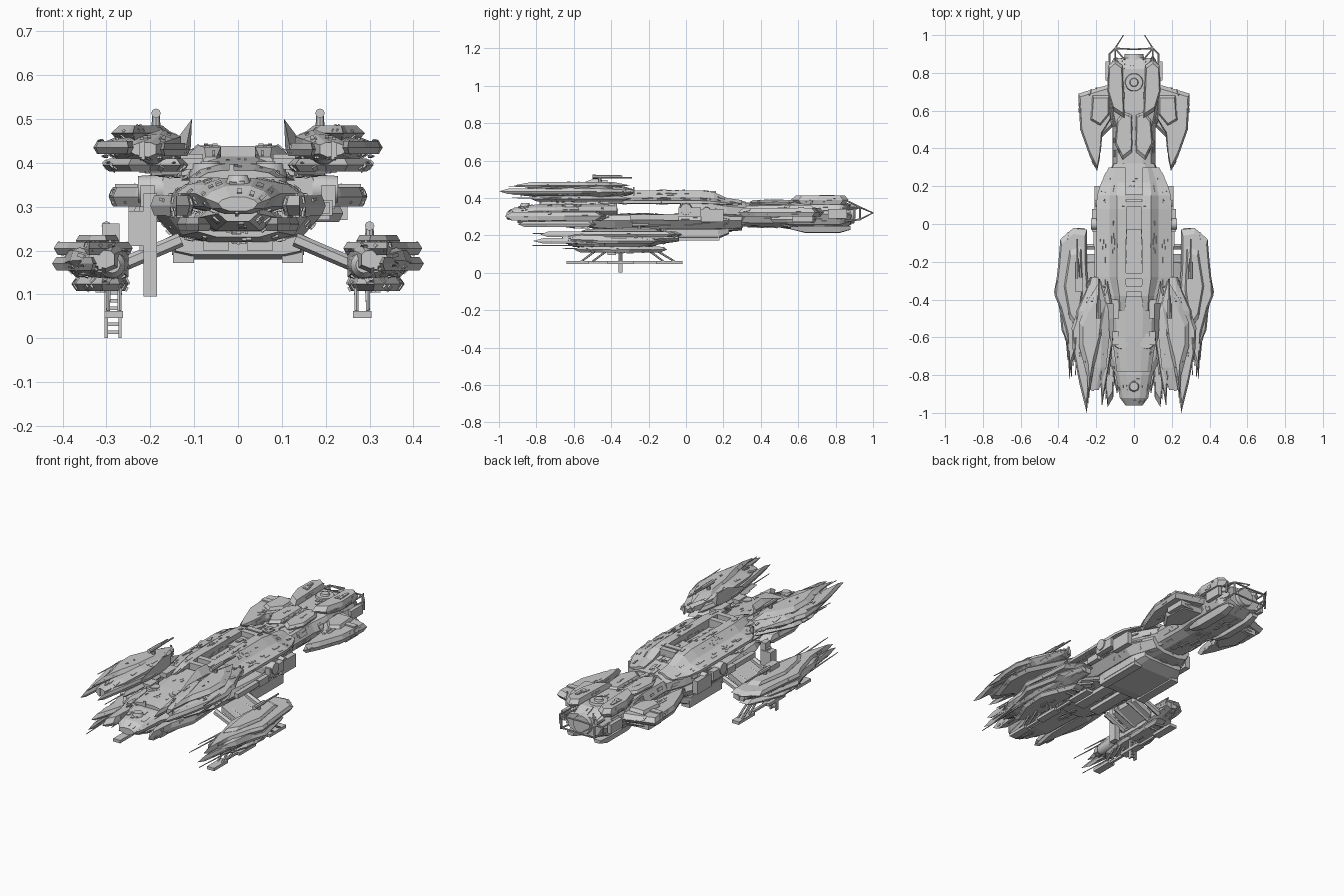
import bpy, bmesh, math, random
from mathutils import Vector, Matrix

random.seed(7)


def finish(name, bm, mirror=False, smooth=False):
    bmesh.ops.recalc_face_normals(bm, faces=bm.faces)
    me = bpy.data.meshes.new(name)
    bm.to_mesh(me)
    bm.free()
    ob = bpy.data.objects.new(name, me)
    bpy.context.collection.objects.link(ob)
    if mirror:
        ob.modifiers.new("mirror", 'MIRROR').use_mirror_merge = False
    if smooth:
        bpy.ops.object.select_all(action='DESELECT')
        ob.select_set(True)
        bpy.context.view_layer.objects.active = ob
        bpy.ops.object.shade_smooth_by_angle(angle=math.radians(35))
    return ob


def sym(half):
    return half + [(-x, z) for x, z in reversed(half)]


def skin(bm, rows):
    n = len(rows[0])
    for a, b in zip(rows, rows[1:]):
        for i in range(n):
            bm.faces.new((a[i], a[(i + 1) % n], b[(i + 1) % n], b[i]))
    bm.faces.new(rows[0])
    bm.faces.new(rows[-1])


def loft(name, ring, stations, mirror=False):
    # ring is an xz section; a station is (y, scale x, scale z, shift x, shift z)
    cx = sum(p[0] for p in ring) / len(ring)
    cz = sum(p[1] for p in ring) / len(ring)
    bm = bmesh.new()
    skin(bm, [[bm.verts.new((cx + (x - cx) * sx + dx, y, cz + (z - cz) * sz + dz)) for x, z in ring]
              for y, sx, sz, dx, dz in stations])
    return finish(name, bm, mirror)


def plate(name, outline, z0, z1, mirror=True, top=0.85):
    # flat armour plate from an xy outline with chamfered rims
    cx = sum(p[0] for p in outline) / len(outline)
    cy = sum(p[1] for p in outline) / len(outline)
    bm = bmesh.new()
    skin(bm, [[bm.verts.new((cx + (x - cx) * s, cy + (y - cy) * s, z)) for x, y in outline]
              for z, s in ((z0, top), ((z0 + z1) / 2, 1), (z1, top))])
    return finish(name, bm, mirror)


def boxes(name, items, mirror=True):
    # each item is x0, x1, y0, y1, z0, z1
    bm = bmesh.new()
    for x0, x1, y0, y1, z0, z1 in items:
        m = Matrix.Translation(((x0 + x1) / 2, (y0 + y1) / 2, (z0 + z1) / 2)) @ \
            Matrix.Diagonal((x1 - x0, y1 - y0, z1 - z0, 1))
        bmesh.ops.create_cube(bm, size=1, matrix=m)
    return finish(name, bm, mirror)


def tubes(name, items, mirror=True, sides=8):
    # each item is start, end, start radius, end radius
    bm = bmesh.new()
    for p, q, r1, r2 in items:
        p, q = Vector(p), Vector(q)
        m = Matrix.Translation((p + q) / 2) @ (q - p).to_track_quat('Z', 'Y').to_matrix().to_4x4()
        bmesh.ops.create_cone(bm, cap_ends=True, segments=sides, radius1=r1, radius2=r2,
                              depth=(q - p).length, matrix=m)
    return finish(name, bm, mirror, True)


def details(ob, n, size=0.012, mirror=True):
    # small machinery boxes scattered over the faces of a part
    polys = list(ob.data.polygons)
    bm = bmesh.new()
    for f in random.choices(polys, [p.area for p in polys], k=n):
        vs = [ob.data.vertices[i].co for i in f.vertices]
        w = [random.random() + 0.05 for _ in vs]
        p = sum((v * k for v, k in zip(vs, w)), Vector()) / sum(w)
        s = Vector((random.uniform(.5, 1.5), random.uniform(1, 4.5), random.uniform(.3, 1))) * size
        up = f.normal
        side = Vector((0, 1, 0)).cross(up)
        if side.length < 0.3:
            side = Vector((1, 0, 0))
        side.normalize()
        rot = Matrix((side, up.cross(side), up)).transposed().to_4x4()
        bmesh.ops.create_cube(bm, size=1, matrix=Matrix.Translation(p) @ rot @ Matrix.Diagonal((*s, 1)))
    return finish(ob.name + "_details", bm, mirror)


# Main hull: split roof, trench, open side bays, lower hull
roof = loft("hull_roof", [(.04, .44), (.09, .44), (.13, .405), (.2, .385), (.2, .37), (.12, .367), (.04, .38)],
            [(-.46, .5, .6, -.03, -.01), (-.38, .75, .9, -.02, 0), (-.28, .97, 1, 0, 0), (.08, 1, 1, 0, 0),
             (.15, .95, .9, 0, -.005), (.22, .8, .5, -.01, -.02), (.3, .55, .35, -.03, -.025)], True)
details(roof, 110, .009)
trench = boxes("roof_trench", [(-.05, .05, -.4, .2, .375, .395)], False)
details(trench, 60, .012, False)
boxes("trench_bridges", [(-.045, .045, y, y + .03, .39, .438) for y in (-.36, -.29, .09, .13)], False)
low = loft("lower_hull", sym([(.1, .315), (.17, .308), (.19, .28), (.15, .235), (.08, .22)]),
           [(-.5, .6, .8, 0, 0), (-.38, .85, 1, 0, 0), (-.1, 1, 1, 0, 0), (.15, 1, 1, 0, 0), (.3, .65, .9, 0, 0)])
details(low, 170, .012, False)
aft = loft("hull_aft_block", sym([(.09, .41), (.17, .37), (.18, .32), (.12, .25)]),
           [(-.03, 1, 1, 0, 0), (.12, 1, 1, 0, 0), (.22, .85, .85, 0, -.01), (.32, .62, .75, 0, -.015)])
details(aft, 80, .013, False)
boxes("hull_side_panels", [(.19, .222, -.04, .08, .3, .35), (.19, .215, -.12, -.04, .28, .315),
                           (.185, .21, -.3, -.1, .285, .31), (.18, .21, .08, .2, .27, .34)])
tubes("side_ports", [((.17, 0, .34), (.228, 0, .34), .034, .03), ((.17, .11, .33), (.205, .11, .33), .022, .02)], sides=14)
loft("belly_bay", sym([(.12, .24), (.15, .23), (.15, .19), (.11, .18)]),
     [(-.12, .95, .8, 0, .005), (-.06, 1, 1, 0, 0), (.17, 1, 1, 0, 0), (.23, .8, .6, 0, .015)])
boxes("belly_blocks", [(.1, .148, -.1, .18, .172, .21), (.02, .08, -.38, -.12, .2, .235)])

# Nose and forward body
nose = loft("nose", sym([(.06, .365), (.12, .35), (.15, .33), (.12, .3), (.06, .285)]),
            [(-.96, .3, .4, 0, -.02), (-.92, .5, .8, 0, -.01), (-.8, .65, 1, 0, 0), (-.7, .95, 1, 0, 0),
             (-.5, 1, 1.05, 0, 0), (-.37, .95, 1.1, 0, 0)])
details(nose, 130, .012, False)
chin = loft("chin", sym([(.06, .3), (.09, .275), (.05, .245)]),
            [(-.9, .5, .6, 0, .01), (-.75, 1, 1, 0, 0), (-.4, 1.2, 1.1, 0, 0)])
details(chin, 70, .013, False)
deck = loft("forward_deck", sym([(.05, .405), (.1, .39), (.13, .36)]),
            [(-.78, .7, .4, 0, -.01), (-.6, .9, .8, 0, 0), (-.38, 1, 1.2, 0, .005)])
details(deck, 40, .008, False)
tubes("deck_hatches", [((.068, -.62, .35), (.068, -.62, .398), .045, .04),
                       ((.068, -.62, .39), (.068, -.62, .403), .026, .026)], sides=16)
tubes("nose_sensor", [((0, -.86, .35), (0, -.86, .372), .03, .022)], False, 14)
p = plate("nose_prongs", [(.1, -.4), (.19, -.45), (.2, -.65), (.155, -.8), (.14, -.97), (.11, -.92), (.1, -.7)], .28, .325)
details(p, 50, .012)
plate("chin_prongs", [(.06, -.45), (.14, -.5), (.12, -.75), (.09, -.9), (.06, -.75)], .245, .275)

# Upper nacelles
core = loft("upper_nacelle", [(.13, .46), (.17, .475), (.25, .47), (.3, .45), (.31, .43), (.27, .405), (.18, .39), (.13, .41)],
            [(-.88, .35, .4, 0, -.005), (-.76, .75, .75, -.005, 0), (-.6, 1, 1, 0, 0), (-.46, .95, 1, 0, 0),
             (-.36, .55, .6, -.01, 0), (-.28, .2, .3, -.01, 0)], True)
details(core, 120, .011)
a = plate("upper_top_armour", [(.18, -.3), (.24, -.4), (.29, -.52), (.29, -.65), (.25, -.8), (.24, -.92), (.21, -.75), (.17, -.6), (.15, -.42)], .45, .485, top=.7)
details(a, 25, .007)
plate("upper_side_armour", [(.22, -.36), (.29, -.43), (.33, -.55), (.325, -.66), (.29, -.84), (.25, -1), (.235, -.85), (.23, -.6)], .42, .45)
b = plate("upper_lower_armour", [(.12, -.36), (.2, -.3), (.3, -.5), (.31, -.65), (.25, -.83), (.2, -.75), (.13, -.8), (.11, -.6)], .38, .41)
details(b, 50, .01)
plate("upper_inner_blade", [(.14, -.3), (.165, -.38), (.165, -.6), (.18, -.8), (.17, -.97), (.14, -.8), (.11, -.6), (.11, -.45)], .415, .445)
loft("upper_fin", [(.105, .5), (.15, .44), (.15, .42), (.108, .43)],
     [(-.66, .5, .3, 0, -.02), (-.5, 1, 1, 0, 0), (-.42, .9, .9, 0, 0)], True)
boxes("upper_pylons", [(.08, .16, -.5, -.4, .395, .42), (.08, .16, -.64, -.57, .385, .41)])
tubes("upper_intakes", [((.195, -.79, .425), (.195, -.6, .425), .028, .038), ((.195, -.81, .425), (.195, -.79, .425), .018, .028)], sides=16)
tubes("upper_guns", [((.187, -.46, .46), (.187, -.46, .51), .011, .009), ((.187, -.5, .513), (.187, -.4, .513), .011, .01),
                     ((.187, -.4, .508), (.187, -.29, .508), .005, .004), ((.187, -.4, .518), (.187, -.34, .518), .004, .003)])
tubes("upper_spikes", [((x, -.6, z), (x + .01, -y, z), .005, .002) for x, z, y in
                       ((.3, .415, .8), (.29, .4, .78), (.23, .46, .95), (.14, .4, .93), (.31, .45, .75))], sides=5)

# Lower nacelles
core = loft("lower_nacelle", [(.25, .2), (.27, .22), (.33, .225), (.39, .2), (.4, .17), (.37, .14), (.3, .12), (.25, .14)],
            [(-.66, .4, .4, -.01, .005), (-.56, .8, .8, 0, .005), (-.4, 1, 1, 0, 0), (-.25, .9, .9, 0, 0),
             (-.14, .7, .6, -.01, .01), (-.04, .45, .35, -.03, .01)], True)
details(core, 130, .011)
a = plate("lower_top_armour", [(.25, -.03), (.32, -.02), (.39, -.08), (.4, -.2), (.42, -.38), (.39, -.45), (.35, -.6), (.34, -.78), (.3, -.65), (.24, -.42), (.25, -.2)], .19, .22, top=.9)
details(a, 45, .01)
plate("lower_crest", [(.28, -.12), (.34, -.14), (.37, -.33), (.34, -.5), (.3, -.56), (.27, -.35)], .21, .235)
plate("lower_side_armour", [(.33, -.12), (.38, -.15), (.424, -.36), (.4, -.43), (.36, -.62), (.33, -.82), (.32, -.6), (.32, -.3)], .155, .185)
b = plate("lower_keel_armour", [(.25, -.1), (.3, -.1), (.38, -.3), (.37, -.45), (.31, -.6), (.27, -.55), (.25, -.4)], .108, .14)
details(b, 40, .01)
tubes("lower_intakes", [((.287, -.6, .167), (.287, -.4, .167), .03, .038), ((.287, -.62, .167), (.287, -.6, .167), .018, .03)], sides=16)
tubes("lower_spikes", [((x, -.45, z), (x - .02, -y, z), .006, .002) for x, z, y in
                       ((.36, .145, .82), (.35, .2, .76), (.37, .165, .72), (.3, .21, .82), (.27, .2, .7), (.32, .13, .66))], sides=5)
tubes("lower_guns", [((.3, -.25, .22), (.3, -.25, .255), .011, .009), ((.3, -.29, .256), (.3, -.2, .256), .011, .01),
                     ((.3, -.2, .253), (.3, -.08, .253), .005, .004)])
tubes("lower_struts", [((.13, y, .225), (.27, y, .165), .016, .016) for y in (-.38, -.3, -.2, -.12)], sides=6)
loft("strut_fairing", [(.14, .24), (.25, .185), (.25, .16), (.14, .21)], [(-.34, 1, 1, 0, 0), (-.16, 1, 1, 0, 0)], True)

# Landing skids, ladder and docking arm
boxes("landing_skids", [(.262, .304, -.64, -.52, .046, .062), (.262, .304, -.16, -.02, .046, .062),
                        (.276, .29, -.6, -.1, .05, .062), (.262, .304, -.42, -.28, .046, .062)])
tubes("skid_legs", [((x, y0, .12), (x, y1, .06), .006, .005) for x in (.27, .296)
                    for y0, y1 in ((-.48, -.56), (-.42, -.5), (-.2, -.12), (-.16, -.06), (-.35, -.35))], sides=6)
boxes("ladder", [(-.304, -.297, -.36, -.34, 0, .12), (-.273, -.266, -.36, -.34, 0, .12)] +
      [(-.3, -.27, -.355, -.345, .01 + i * .018, .018 + i * .018) for i in range(6)], False)
boxes("docking_arm", [(-.215, -.185, -.42, -.375, .095, .33), (-.225, -.19, -.415, -.38, .2, .3),
                      (-.25, -.19, -.42, -.37, .21, .29), (-.31, -.27, -.36, -.28, .22, .262)], False)

# Neck and tail
tail = loft("tail_core", sym([(.05, .38), (.1, .365), (.125, .315), (.1, .26), (.05, .235)]),
            [(.2, 1.1, .9, 0, 0), (.3, .9, .85, 0, 0), (.5, .9, .9, 0, 0), (.6, 1.1, 1.05, 0, 0),
             (.82, 1.1, 1.05, 0, 0), (.88, .85, .7, 0, 0)])
details(tail, 230, .014, False)
c = plate("tail_top_armour", [(.05, .56), (.11, .6), (.14, .7), (.135, .84), (.1, .87), (.06, .84)], .365, .412)
details(c, 30, .01)
n = plate("neck_top_armour", [(.01, .38), (.06, .34), (.1, .42), (.09, .55), (.05, .6), (.01, .58)], .365, .39)
details(n, 25, .008)
loft("tail_keels", [(.05, .25), (.11, .25), (.1, .215), (.06, .212)],
     [(.56, .6, .4, 0, .008), (.64, 1, 1, 0, 0), (.82, 1, 1, 0, 0), (.88, .7, .5, 0, .008)], True)
tubes("tail_reactor", [((0, .75, .36), (0, .75, .395), .055, .045), ((0, .75, .39), (0, .75, .405), .025, .02),
                       ((0, .84, .315), (0, .9, .315), .06, .05)], False, 18)
w = plate("tail_wings", [(.12, .74), (.16, .73), (.295, .69), (.285, .5), (.235, .36), (.195, .28), (.18, .36), (.17, .48), (.12, .56)], .3, .345, top=.9)
details(w, 60, .01)
plate("tail_wing_caps", [(.13, .68), (.22, .68), (.23, .55), (.18, .52), (.13, .58)], .33, .362)
plate("tail_wing_undersides", [(.11, .7), (.23, .68), (.24, .54), (.18, .45), (.11, .52)], .265, .305)
boxes("tail_wing_pods", [(.2, .28, .6, .63, .335, .352), (.17, .25, .57, .68, .27, .3), (.13, .15, .76, .86, .29, .34)])

# Open cage behind the tail
r = .005
tubes("tail_cage", [((.1, .84, .35), (.1, .93, .35), r, r), ((.13, .84, .34), (.13, .9, .34), r, r),
                    ((.1, .84, .275), (.1, .93, .285), r, r), ((.1, .93, .35), (.1, .93, .285), r, r),
                    ((.13, .9, .34), (.13, .9, .29), r, r), ((0, .925, .35), (.1, .93, .35), r, r),
                    ((0, .925, .285), (.1, .93, .285), r, r), ((.1, .93, .35), (.056, 1, .32), r, .003),
                    ((.1, .93, .285), (.056, 1, .32), r, .003), ((.13, .9, .34), (.1, .93, .35), r, r),
                    ((.05, .87, .38), (.1, .93, .35), r, r)], sides=6)
